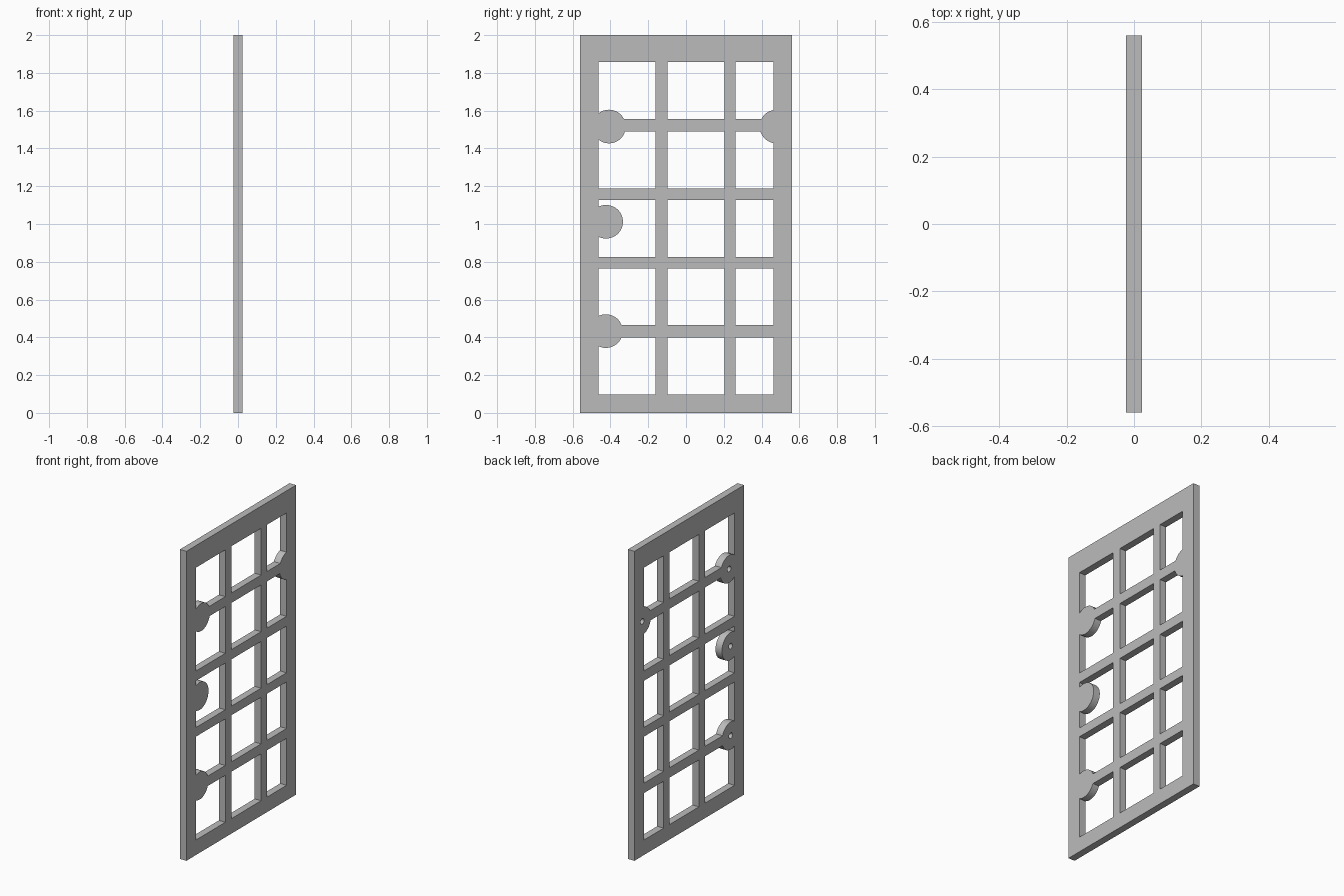
import bpy
import bmesh
from math import radians
from mathutils import Matrix, Vector

cube = bpy.data.objects.get("Cube")
if cube:
    bpy.data.objects.remove(cube, do_unlink=True)

THICK = 0.046
HALF_Y = 0.56
DISC_R = 0.089
HOLE_R = 0.018
HOLE_DEPTH = 0.03

# Openings between the bars, as (low, high) spans
COLUMNS = [(-0.463, -0.162), (-0.099, 0.203), (0.261, 0.463)]
ROWS = [(0.097, 0.4), (0.464, 0.765), (0.824, 1.126), (1.189, 1.491), (1.555, 1.857)]
# Round bosses as (y, z)
BOSSES = [(-0.408, 1.516), (-0.423, 1.012), (-0.424, 0.433), (0.479, 1.516)]


def make_object(name, bm):
    mesh = bpy.data.meshes.new(name)
    bm.to_mesh(mesh)
    bm.free()
    obj = bpy.data.objects.new(name, mesh)
    bpy.context.collection.objects.link(obj)
    return obj


def add_box(bm, low, high):
    low, high = Vector(low), Vector(high)
    place = Matrix.Translation((low + high) / 2) @ Matrix.Diagonal((*(high - low), 1))
    bmesh.ops.create_cube(bm, size=1, matrix=place)


def add_discs(name, radius, depth, x):
    bm = bmesh.new()
    for y, z in BOSSES:
        place = Matrix.Translation((x, y, z)) @ Matrix.Rotation(radians(90), 4, "Y")
        bmesh.ops.create_cone(bm, cap_ends=True, segments=48, radius1=radius,
                              radius2=radius, depth=depth, matrix=place)
    return make_object(name, bm)


def subtract(target, cutter):
    mod = target.modifiers.new("cut", "BOOLEAN")
    mod.operation = "DIFFERENCE"
    mod.solver = "EXACT"
    mod.object = cutter
    graph = bpy.context.evaluated_depsgraph_get()
    mesh = bpy.data.meshes.new_from_object(target.evaluated_get(graph))
    target.modifiers.clear()
    target.data = mesh
    bpy.data.objects.remove(cutter, do_unlink=True)


# Solid panel
bm = bmesh.new()
add_box(bm, (-THICK / 2, -HALF_Y, 0), (THICK / 2, HALF_Y, 2))
panel = make_object("lattice_panel", bm)

# Window openings, with the bosses left standing
bm = bmesh.new()
for y0, y1 in COLUMNS:
    for z0, z1 in ROWS:
        add_box(bm, (-THICK, y0, z0), (THICK, y1, z1))
openings = make_object("opening_cutter", bm)
subtract(openings, add_discs("boss_cutter", DISC_R, THICK * 4, 0))
subtract(panel, openings)

# Blind holes in the bosses, open on the -x face
subtract(panel, add_discs("hole_cutter", HOLE_R, HOLE_DEPTH * 2, -THICK / 2))

# Plain grey
grey = bpy.data.materials.new("plain_grey")
grey.use_nodes = True
colour = (0.5, 0.5, 0.5, 1)
grey.diffuse_color = colour
grey.node_tree.nodes["Principled BSDF"].inputs["Base Color"].default_value = colour
panel.data.materials.clear()
panel.data.materials.append(grey)

bpy.ops.object.select_all(action="DESELECT")
panel.select_set(True)
bpy.context.view_layer.objects.active = panel
bpy.ops.object.shade_smooth_by_angle(angle=radians(30))
